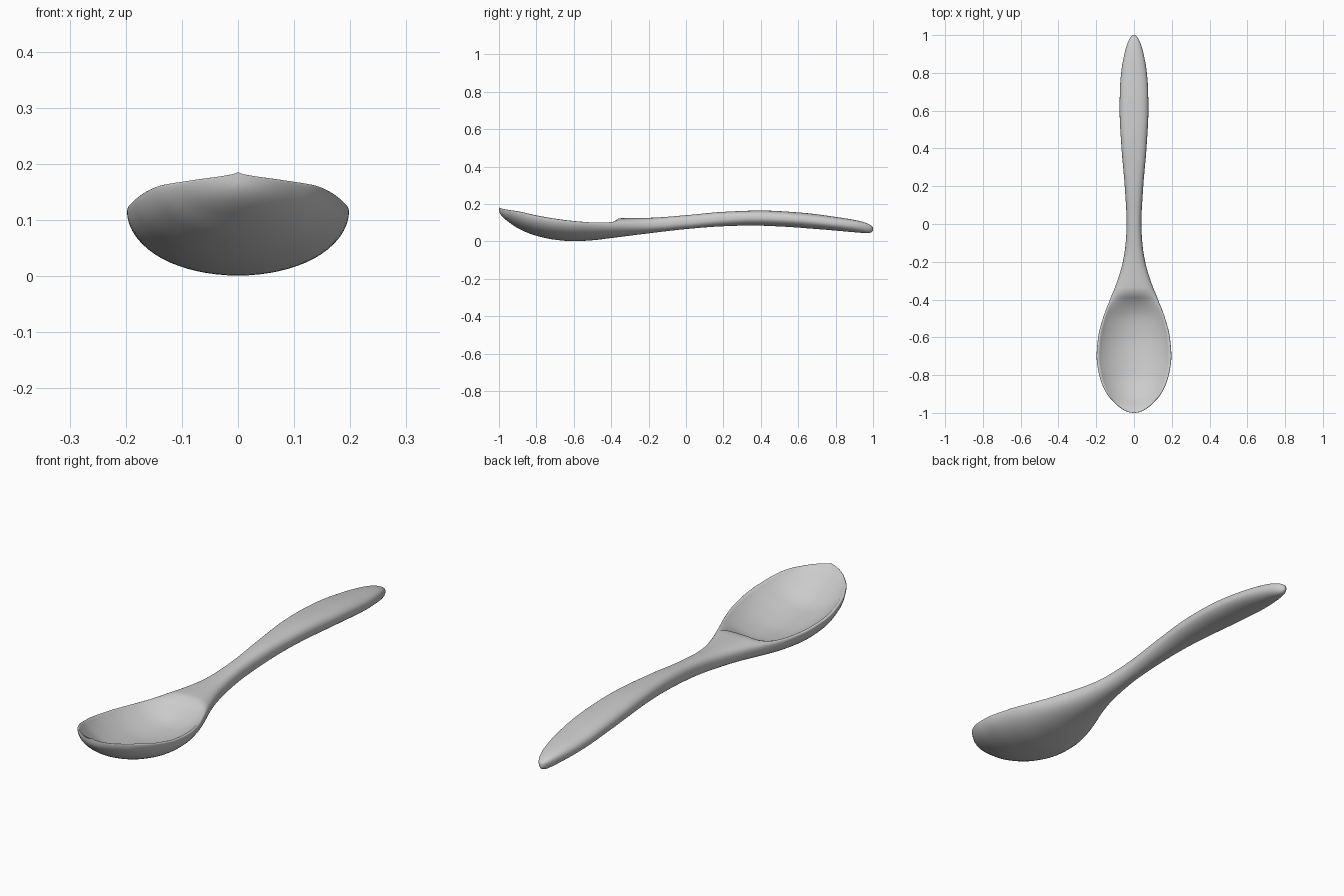
import bpy, bmesh, math

if "Cube" in bpy.data.objects:
    bpy.data.objects.remove(bpy.data.objects["Cube"])

# Profiles along the length: (y, value)
WIDTH = [(-1, 0), (-.95, .1), (-.9, .143), (-.8, .184), (-.7, .198), (-.6, .19), (-.5, .165),
         (-.4, .127), (-.3, .088), (-.2, .059), (-.1, .044), (0, .039), (.2, .049), (.4, .066),
         (.6, .076), (.7, .075), (.8, .068), (.9, .051), (.96, .033), (1, 0)]
TOP = [(-1, .186), (-.9, .17), (-.8, .148), (-.7, .131), (-.6, .119), (-.5, .114), (-.4, .124),
       (-.2, .126), (0, .14), (.2, .158), (.4, .165), (.6, .155), (.8, .131), (.95, .103), (1, .07)]
EDGE = [(-1, .179), (-.9, .156), (-.8, .134), (-.7, .116), (-.6, .103), (-.5, .093), (-.4, .085),
        (-.2, .085), (0, .1), (.35, .125), (.6, .115), (.8, .094), (1, .066)]
BOTTOM = [(-1, .17), (-.95, .105), (-.9, .071), (-.8, .03), (-.7, .009), (-.6, .001), (-.5, .006),
          (-.4, .018), (-.2, .043), (0, .066), (.2, .081), (.35, .085), (.5, .08), (.7, .066),
          (.9, .049), (.97, .044), (1, .06)]
DISH = [(-1, 0), (-.97, .015), (-.9, .063), (-.8, .085), (-.65, .083), (-.5, .068), (-.43, .05),
        (-.39, .025), (-.355, 0), (1, 0)]


def profile(points):
    """Monotone cubic through the points, in angle space so both tips come out round."""
    xs = [math.acos(-p[0]) for p in points]
    vs = [p[1] for p in points]
    n = len(xs)
    d = [(vs[i + 1] - vs[i]) / (xs[i + 1] - xs[i]) for i in range(n - 1)]
    m = [d[0]] + [2 * a * b / (a + b) if a * b > 0 else 0 for a, b in zip(d, d[1:])] + [d[-1]]

    def f(x):
        i = max(k for k in range(n - 1) if xs[k] <= x or k == 0)
        h = xs[i + 1] - xs[i]
        t = (x - xs[i]) / h
        return ((2*t**3 - 3*t*t + 1) * vs[i] + (t**3 - 2*t*t + t) * h * m[i]
                + (3*t*t - 2*t**3) * vs[i + 1] + (t**3 - t*t) * h * m[i + 1])
    return f


width, top, edge, bottom, dish = map(profile, (WIDTH, TOP, EDGE, BOTTOM, DISH))
STATIONS, SIDES = 110, 64


def section_point(theta, k):
    """Point on the cross-section: hollowed flat crown above, round belly below."""
    a = 2 * math.pi * k / SIDES
    c, s = math.cos(a), math.sin(a)
    e = 2 / 2.6 if s > 0 else 1
    u = math.copysign(abs(c) ** e, c)
    mid = edge(theta)
    if s > 0:
        hollow = max(0, 1 - (u / .95) ** 2) ** .85
        z = mid + (top(theta) - mid) * s ** e - dish(theta) * hollow
    else:
        z = mid + (mid - bottom(theta)) * s
    return u * width(theta), -math.cos(theta), z


# Spoon: one continuous loft of bowl, neck and handle
bm = bmesh.new()
rings = []
for i in range(STATIONS + 1):
    theta = math.pi * min(max(i / STATIONS, .002), .998)
    rings.append([bm.verts.new(section_point(theta, k)) for k in range(SIDES)])
for a, b in zip(rings, rings[1:]):
    for k in range(SIDES):
        j = (k + 1) % SIDES
        bm.faces.new((a[k], a[j], b[j], b[k]))
bm.faces.new(rings[0])
bm.faces.new(rings[-1])
bmesh.ops.recalc_face_normals(bm, faces=bm.faces)
mesh = bpy.data.meshes.new("spoon")
bm.to_mesh(mesh)
bm.free()
spoon = bpy.data.objects.new("spoon", mesh)
bpy.context.collection.objects.link(spoon)
bpy.context.view_layer.objects.active = spoon
spoon.select_set(True)
bpy.ops.object.shade_smooth_by_angle(angle=math.radians(60))
